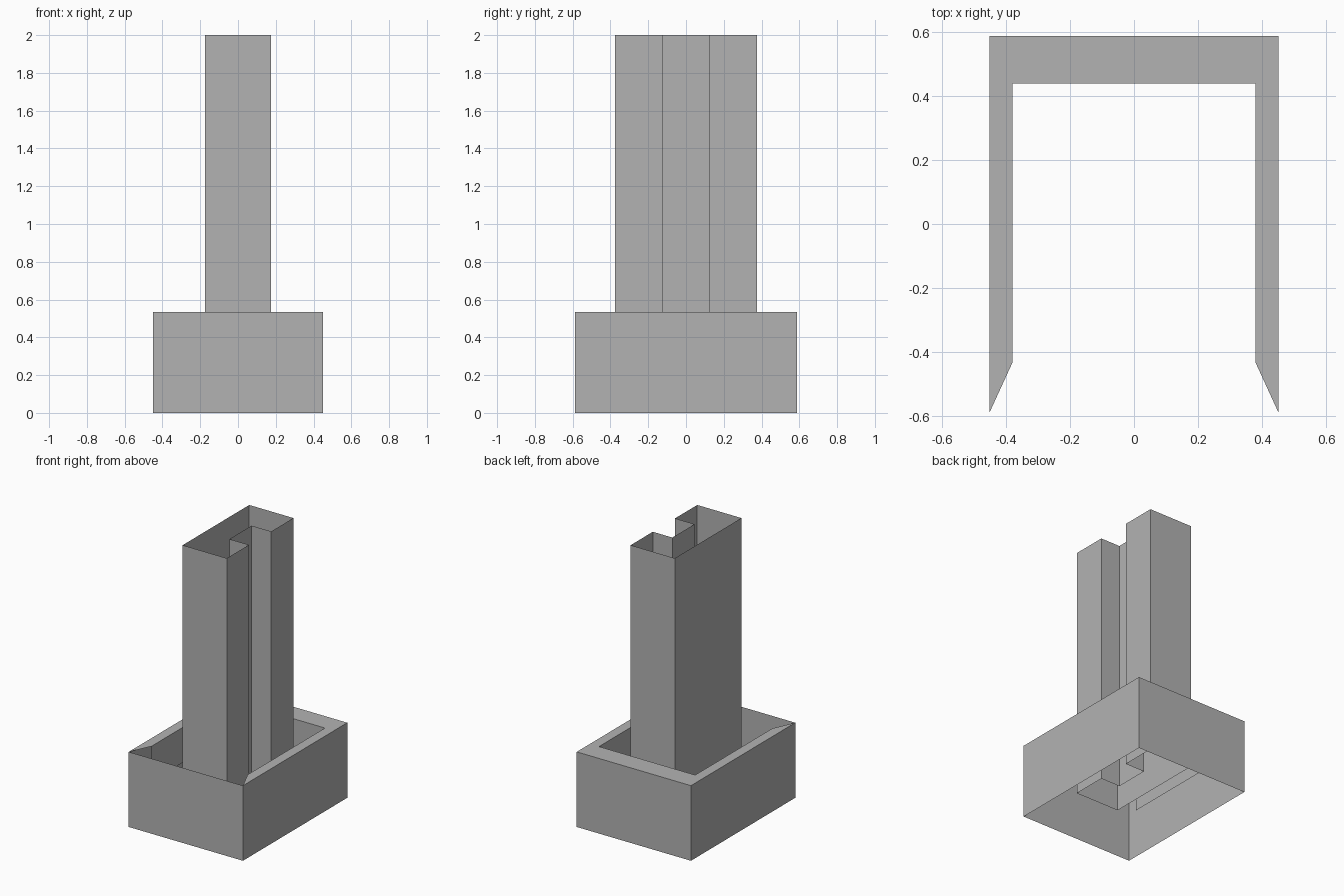
import bpy
import bmesh

cube = bpy.data.objects.get("Cube")
if cube:
    bpy.data.objects.remove(cube, do_unlink=True)

GREY = (0.45, 0.45, 0.45, 1.0)
grey = bpy.data.materials.new("plain grey")
grey.use_nodes = True
grey.diffuse_color = GREY
grey.node_tree.nodes["Principled BSDF"].inputs["Base Color"].default_value = GREY


def add_object(name, bm):
    mesh = bpy.data.meshes.new(name)
    bm.to_mesh(mesh)
    bm.free()
    mesh.materials.append(grey)
    obj = bpy.data.objects.new(name, mesh)
    bpy.context.collection.objects.link(obj)
    return obj


def sheet_wall(name, path, bottom, top, closed=True):
    """Thin upright sheet following a plan outline, open above and below."""
    bm = bmesh.new()
    low = [bm.verts.new((x, y, bottom)) for x, y in path]
    high = [bm.verts.new((x, y, top)) for x, y in path]
    count = len(path)
    for i in range(count if closed else count - 1):
        j = (i + 1) % count
        bm.faces.new((low[i], low[j], high[j], high[i]))
    return add_object(name, bm)


def rim_strip(name, outer, inner, z):
    """Flat strip joining two matching open paths."""
    bm = bmesh.new()
    a = [bm.verts.new((x, y, z)) for x, y in outer]
    b = [bm.verts.new((x, y, z)) for x, y in inner]
    for i in range(len(a) - 1):
        bm.faces.new((a[i], a[i + 1], b[i + 1], b[i]))
    return add_object(name, bm)


def mirrored(half):
    """Complete a plan path across x = 0."""
    return half + [(-x, y) for x, y in reversed(half)]


BASE_TOP = 0.535
outer = mirrored([(0.45, -0.587), (0.45, 0.587)])
inner = mirrored([(0.379, -0.432), (0.379, 0.438)])

# Base: outer walls, rim open at the front, and the inner lining below it
sheet_wall("base_outer_wall", outer, 0.0, BASE_TOP)
rim_strip("base_rim", outer, inner, BASE_TOP)
sheet_wall("base_inner_lining", inner, 0.285, BASE_TOP, closed=False)

# Column: hollow shaft with a groove down its +x side
side, depth, groove_x, groove_y = 0.174, 0.375, 0.02, 0.125
column = [(-side, -depth), (side, -depth), (side, -groove_y), (groove_x, -groove_y),
          (groove_x, groove_y), (side, groove_y), (side, depth), (-side, depth)]
sheet_wall("grooved_column", column, 0.185, 2.0)
